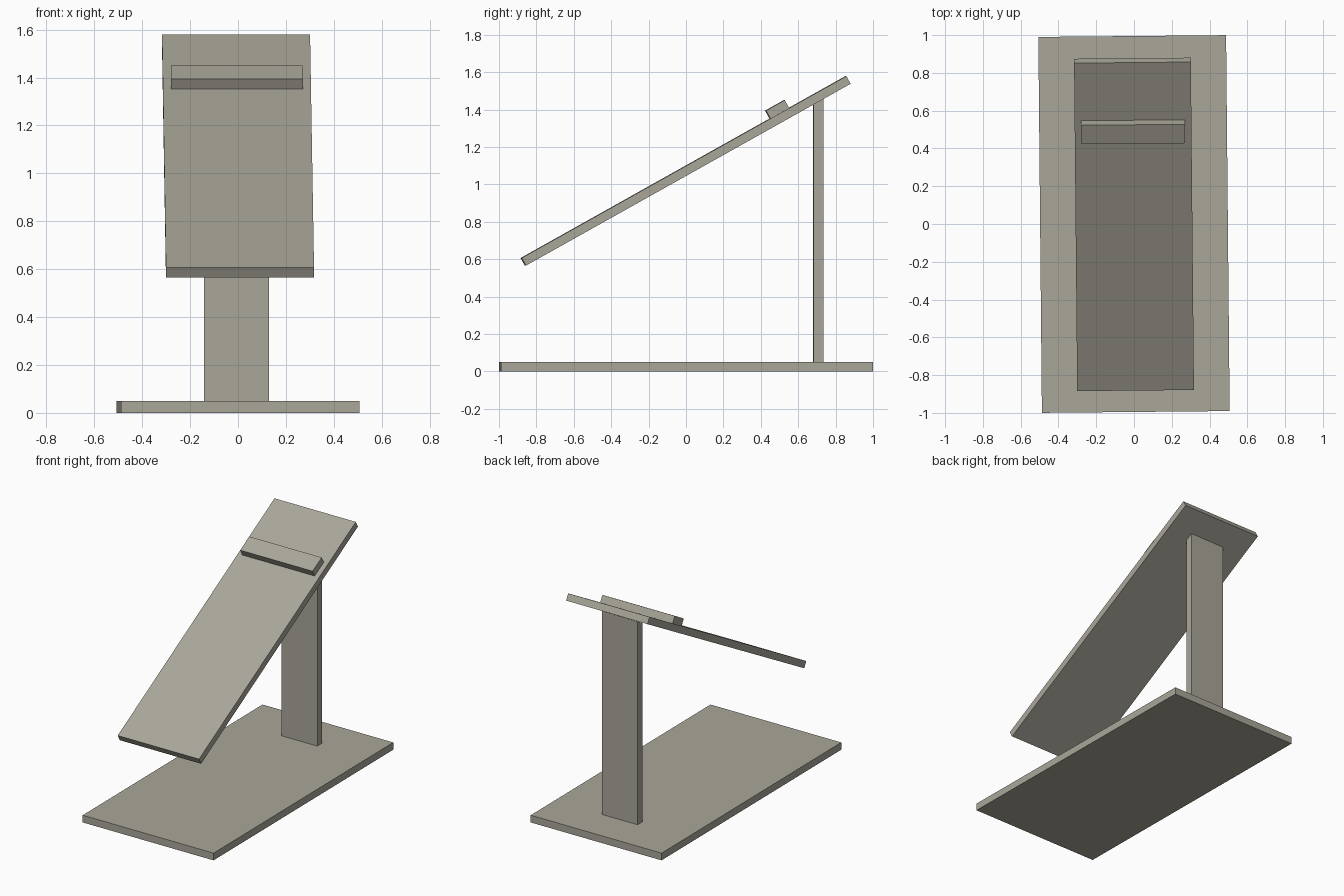
import bpy, math
from mathutils import Matrix, Vector

if "Cube" in bpy.data.objects:
    bpy.data.objects.remove(bpy.data.objects["Cube"])

stone = bpy.data.materials.new("warm grey")
stone.diffuse_color = (0.40, 0.38, 0.32, 1)
stone.use_nodes = True
stone.node_tree.nodes["Principled BSDF"].inputs["Base Color"].default_value = stone.diffuse_color

TURN = Matrix.Rotation(0.0095, 4, 'Z')      # whole model is turned very slightly
TILT = TURN @ Matrix.Translation((0, -0.002, 1.0725)) @ Matrix.Rotation(math.radians(29.25), 4, 'X')


def box(name, lo, hi, frame=TURN):
    """Box between two corners, placed in a given frame."""
    lo, hi = Vector(lo), Vector(hi)
    bpy.ops.mesh.primitive_cube_add(size=1)
    ob = bpy.context.object
    ob.name = name
    ob.data.transform(frame @ Matrix.Translation((lo + hi) / 2) @ Matrix.Diagonal((*(hi - lo), 1)))
    ob.data.materials.append(stone)
    return ob


# flat base slab
box("base", (-0.497, -0.995, 0), (0.497, 0.995, 0.05))
# sloping board and the ledge lying on it
box("sloping_board", (-0.309, -0.995, -0.0235), (0.309, 0.995, 0.0235), TILT)
box("ledge", (-0.275, 0.53, 0.0235), (0.275, 0.645, 0.0725), TILT)

# upright post, its top cut to the slope of the board
post = box("post", (-0.135, 0.681, 0.05), (0.135, 0.733, 1.44))
for v in post.data.vertices:
    if v.co.z > 1:
        v.co.z = 1.441 + 0.56 * (v.co.y - 0.707)
